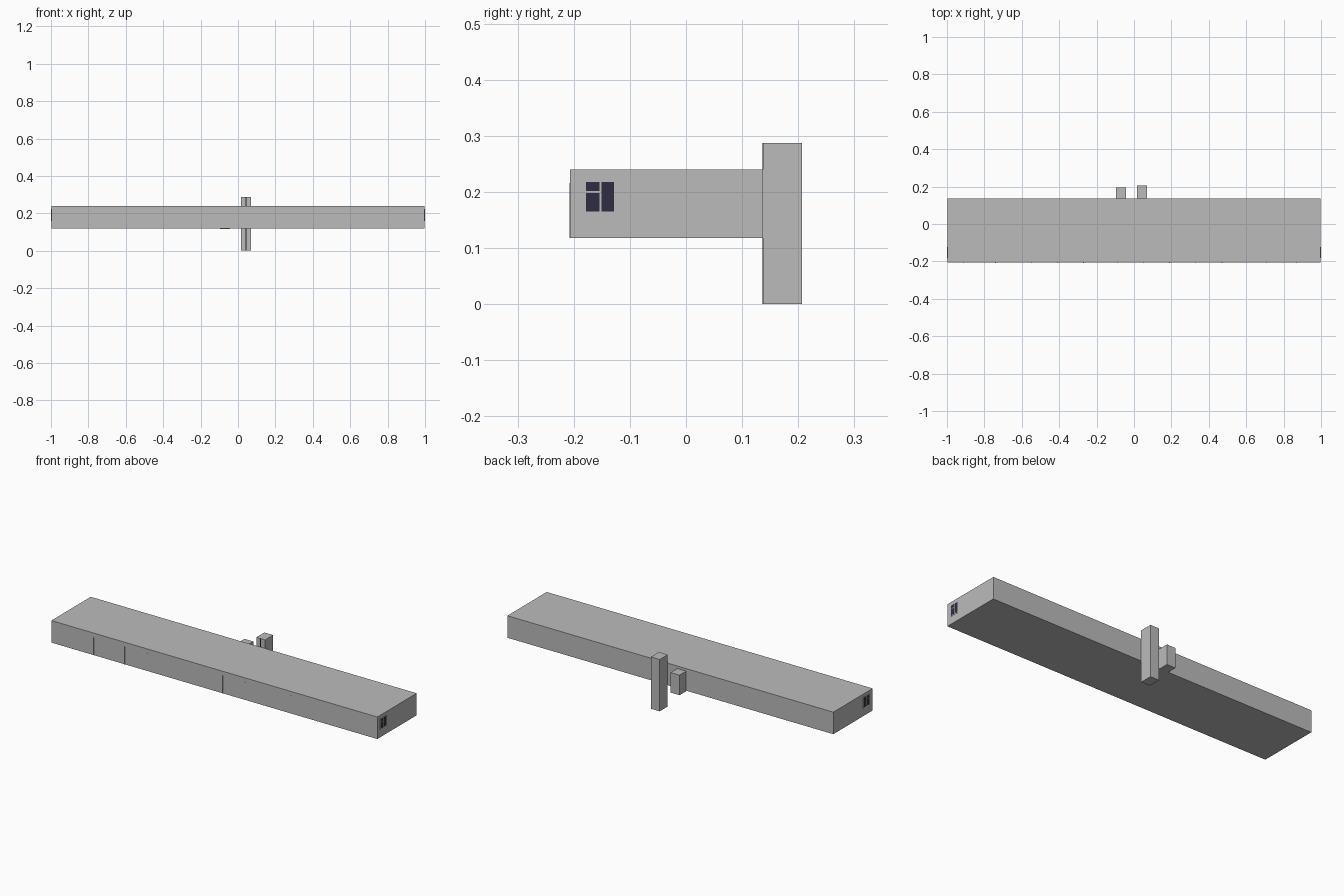
import bpy

if "Cube" in bpy.data.objects:
    bpy.data.objects.remove(bpy.data.objects["Cube"])


def material(name, rgb):
    m = bpy.data.materials.new(name)
    m.diffuse_color = (*rgb, 1)
    m.use_nodes = True
    m.node_tree.nodes["Principled BSDF"].inputs["Base Color"].default_value = m.diffuse_color
    return m


GREY = material("plaster grey", (0.5, 0.5, 0.5))
GLASS = material("dark navy glass", (0.027, 0.027, 0.053))
BLACK = material("black joint", (0.01, 0.01, 0.01))


def box(name, x, y, z, mat=GREY):
    """Box from (min, max) pairs."""
    bpy.ops.mesh.primitive_cube_add(
        size=1, location=[(a + b) / 2 for a, b in (x, y, z)])
    ob = bpy.context.object
    ob.name = name
    ob.scale = [b - a for a, b in (x, y, z)]
    bpy.ops.object.transform_apply(location=False, rotation=False, scale=True)
    ob.data.materials.append(mat)
    return ob


# Long main block
FRONT, BACK, END = -0.207, 0.137, 0.998
box("main_block", (-END, END), (FRONT, BACK), (0.118, 0.24))

# Chimney stack and small annex on the back wall
box("tall_stack", (0.016, 0.07), (BACK, 0.207), (0, 0.287))
box("stack_joint", (0.04, 0.046), (BACK - 0.001, BACK + 0.002),
    (0, 0.118), BLACK)
box("stack_joint_top", (0.04, 0.046), (BACK - 0.001, BACK + 0.002),
    (0.24, 0.287), BLACK)
box("small_annex", (-0.097, -0.043), (BACK, 0.195), (0.115, 0.226))

# Slim upright fins along the front
for x in (-0.91, -0.74, -0.55, -0.41, -0.27, -0.09,
          0.05, 0.19, 0.33, 0.47, 0.71, 0.87):
    box("front_fin", (x - 0.002, x + 0.002), (FRONT - 0.001, FRONT + 0.002),
        (0.118, 0.216))

# Windows on both ends: frame plate with three panes
panes = [((-0.178, -0.154), (0.165, 0.198)),
         ((-0.178, -0.154), (0.202, 0.218)),
         ((-0.151, -0.128), (0.165, 0.218))]
for side in (-1, 1):
    def out(a, b):
        return sorted((side * a, side * b))
    box("window_frame", out(END - 0.003, END + 0.0012),
        (-0.182, -0.124), (0.16, 0.222))
    for y, z in panes:
        box("window_pane", out(END - 0.002, END + 0.002), y, z, GLASS)
